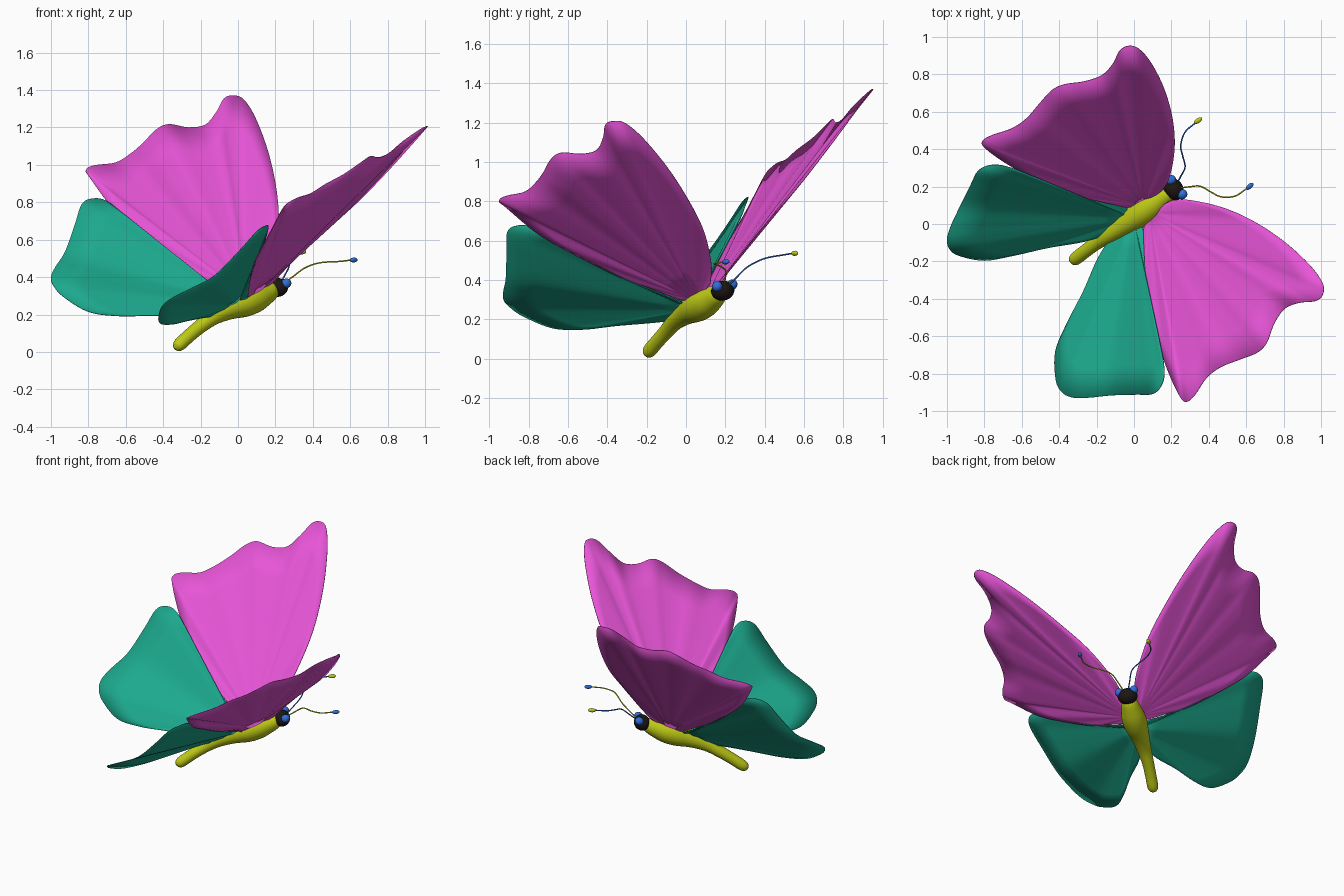
import bpy, bmesh, math
from mathutils import Vector, Matrix

if "Cube" in bpy.data.objects:
    bpy.data.objects.remove(bpy.data.objects["Cube"])

# Tilted symmetry plane of the insect
N = Vector((.614, -.783, -.097)).normalized()
OFF = -.05


def mirror(p):
    p = Vector(p)
    return p - 2 * (p.dot(N) - OFF) * N


def same(p):
    return Vector(p)


def material(name, rgb):
    m = bpy.data.materials.new(name)
    m.diffuse_color = (*rgb, 1)
    m.use_nodes = True
    m.node_tree.nodes["Principled BSDF"].inputs["Base Color"].default_value = m.diffuse_color
    return m


PINK = material("pink", (.80, .09, .68))
TEAL = material("teal", (.012, .40, .27))
LIME = material("lime", (.52, .60, .008))
DARK = material("dark", (.012, .008, .007))
BLUE = material("blue", (.03, .16, .70))


def build(name, bm, mat):
    bmesh.ops.recalc_face_normals(bm, faces=bm.faces)
    for f in bm.faces:
        f.smooth = True
    me = bpy.data.meshes.new(name)
    bm.to_mesh(me)
    bm.free()
    me.materials.append(mat)
    ob = bpy.data.objects.new(name, me)
    bpy.context.collection.objects.link(ob)
    return ob


def spline(pts, steps):
    """Catmull-Rom through the points (any dimension)."""
    v = [Vector(p) for p in pts]
    v = [2 * v[0] - v[1]] + v + [2 * v[-1] - v[-2]]
    out = []
    for i in range(1, len(v) - 2):
        a, b, c, d = v[i - 1:i + 3]
        for s in range(steps):
            t = s / steps
            out.append(.5 * (2 * b + (c - a) * t + (2 * a - 5 * b + 4 * c - d) * t * t
                             + (3 * b - a - 3 * c + d) * t ** 3))
    return out + [v[-2]]


def tube(name, pts, steps, sides, mat, side=same):
    """Swept round tube; each point is x, y, z, radius."""
    path = spline(pts, steps)
    centres = [side(p.to_3d()) for p in path]
    bm = bmesh.new()
    rings = []
    for i, c in enumerate(centres):
        d = (centres[min(i + 1, len(path) - 1)] - centres[max(i - 1, 0)]).normalized()
        u = d.cross(N).normalized() if abs(d.dot(N)) < .95 else d.orthogonal().normalized()
        w = d.cross(u)
        rings.append([bm.verts.new(c + path[i][3] * (math.cos(a) * u + math.sin(a) * w))
                      for a in (2 * math.pi * k / sides for k in range(sides))])
    for r, q in zip(rings, rings[1:]):
        for k in range(sides):
            j = (k + 1) % sides
            bm.faces.new((r[k], r[j], q[j], q[k]))
    bm.faces.new(rings[0])
    bm.faces.new(rings[-1])
    return build(name, bm, mat)


def ellipsoid(name, centre, axis, along, lateral, up, mat):
    """Ellipsoid with one axis along `axis`."""
    d = Vector(axis).normalized()
    s = (N - N.dot(d) * d).normalized()
    m = Matrix((d * along, s * lateral, d.cross(s) * up)).transposed().to_4x4()
    bm = bmesh.new()
    bmesh.ops.create_uvsphere(bm, u_segments=24, v_segments=14, radius=1,
                              matrix=Matrix.Translation(centre) @ m)
    return build(name, bm, mat)


def wing(name, root, outline, mat, side):
    """Sheet fanned out from the root to a smooth 3D outline."""
    rim = spline(outline, 5)
    root = Vector(root)
    bm = bmesh.new()
    hub = bm.verts.new(side(root))
    rows = [[bm.verts.new(side(root.lerp(p, k / 6))) for k in range(1, 7)] for p in rim]
    for a, b in zip(rows, rows[1:]):
        bm.faces.new((hub, a[0], b[0]))
        for k in range(5):
            bm.faces.new((a[k], a[k + 1], b[k + 1], b[k]))
    ob = build(name, bm, mat)
    mod = ob.modifiers.new("thickness", 'SOLIDIFY')
    mod.thickness = .004
    mod.offset = 0
    return ob


FOREWING = [
    (.15, .18, .385), (.19, .25, .49), (.217, .40, .68), (.207, .56, .86),
    (.163, .72, 1.065), (.094, .858, 1.25), (.03, .933, 1.35), (-.024, .952, 1.37),
    (-.075, .928, 1.355), (-.115, .853, 1.285), (-.174, .794, 1.215),
    (-.265, .762, 1.20), (-.372, .746, 1.217), (-.44, .714, 1.187),
    (-.505, .644, 1.12), (-.575, .564, 1.06), (-.655, .51, 1.012),
    (-.762, .473, .998), (-.812, .44, .975), (-.79, .40, .93),
    (-.66, .31, .757), (-.47, .212, .59), (-.31, .153, .468),
    (-.19, .122, .40), (-.04, .088, .31)]

HINDWING = [
    (-.04, .09, .305), (-.25, .142, .43), (-.45, .21, .58), (-.60, .28, .72),
    (-.70, .312, .805), (-.775, .313, .82), (-.835, .282, .79), (-.873, .21, .68),
    (-.925, .104, .535), (-.976, -.003, .455), (-1, -.083, .40),
    (-.985, -.136, .352), (-.933, -.17, .295), (-.80, -.195, .215),
    (-.64, -.168, .192), (-.452, -.126, .195), (-.265, -.094, .192),
    (-.10, -.04, .195)]

ANTENNA = [(.225, .21, .365, .004), (.25, .255, .41, .004), (.273, .305, .46, .004),
           (.26, .365, .495, .004), (.25, .42, .514, .004), (.272, .49, .526, .004),
           (.325, .538, .534, .004)]

# Wings, eyes and antennae on both sides (antenna colours are swapped)
for label, side, shaft, club in (("left", same, BLUE, LIME), ("right", mirror, LIME, BLUE)):
    wing(label + "_forewing", (.05, .10, .30), FOREWING, PINK, side)
    wing(label + "_hindwing", (.0, .03, .25), HINDWING, TEAL, side)
    ellipsoid(label + "_eye", side((.198, .235, .376)), (.7, .55, .45), .028, .026, .026, BLUE)
    tube(label + "_antenna", ANTENNA, 6, 8, shaft, side)
    tip = side((.343, .553, .535))
    ellipsoid(label + "_antenna_tip", tip, tip - side((.31, .53, .533)), .025, .013, .013, club)

# Body: slim abdomen swelling into the thorax
tube("body", [(-.337, -.207, .022, .004), (-.33, -.2, .027, .024), (-.31, -.184, .042, .035),
              (-.26, -.145, .088, .036), (-.20, -.10, .138, .038), (-.13, -.055, .19, .046),
              (-.05, .0, .232, .06), (.03, .055, .262, .076), (.09, .098, .285, .075),
              (.14, .135, .308, .062), (.18, .163, .328, .048), (.20, .178, .338, .03)],
     4, 28, LIME)

# Head
ellipsoid("head", (.21, .187, .345), (.7, .55, .45), .053, .064, .05, DARK)
